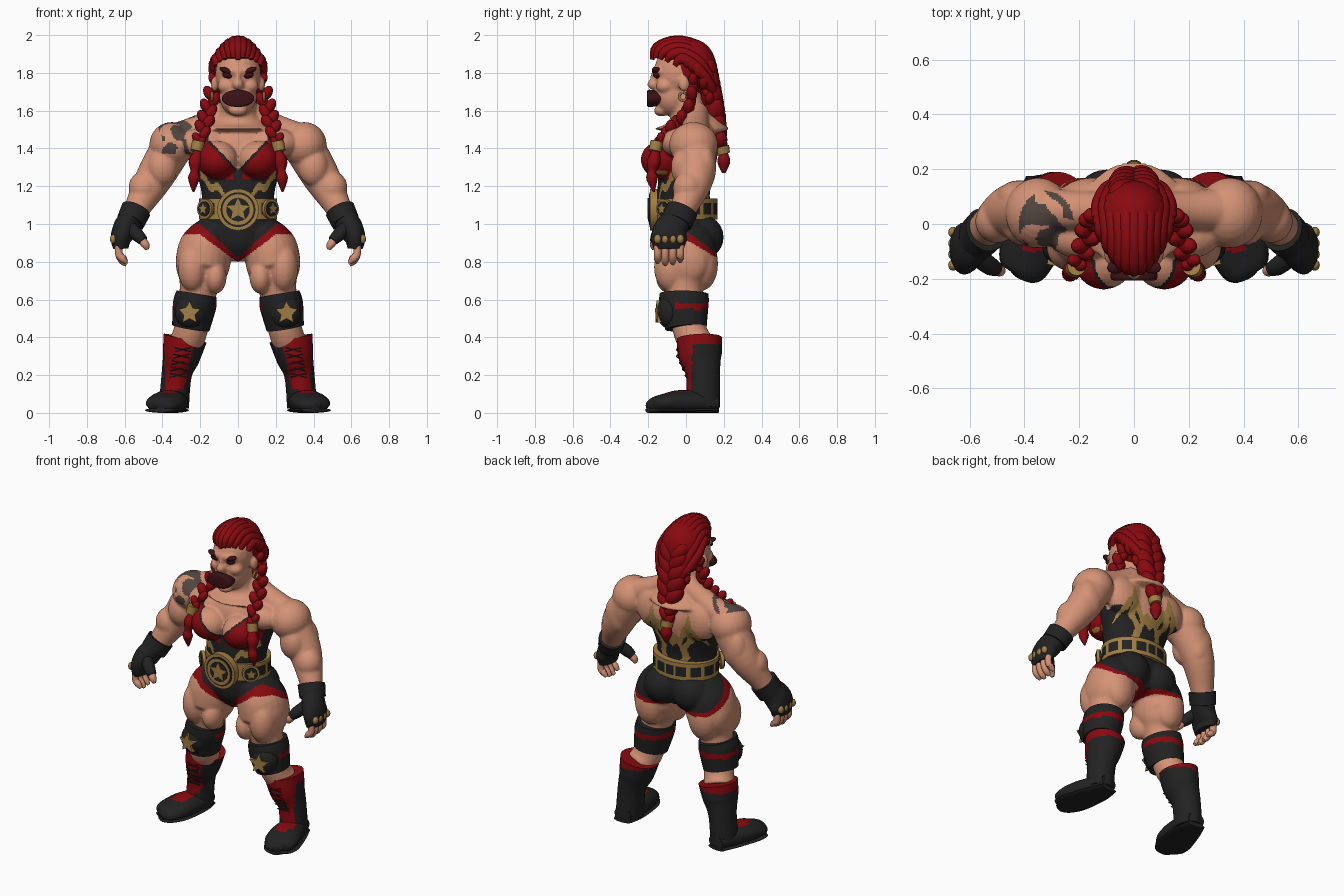
import bpy, bmesh
from math import sin, cos, pi, tau, atan2
from mathutils import Vector, Matrix, Euler, noise

if "Cube" in bpy.data.objects:
    bpy.data.objects.remove(bpy.data.objects["Cube"])


def material(name, *rgb):
    m = bpy.data.materials.new(name)
    m.use_nodes = True
    m.diffuse_color = (*rgb, 1)
    node = next(n for n in m.node_tree.nodes if n.type == 'BSDF_PRINCIPLED')
    node.inputs["Base Color"].default_value = (*rgb, 1)
    node.inputs["Roughness"].default_value = 0.7
    return m


SKIN = material("skin", .66, .29, .18)
BLACK = material("black cloth and leather", .016, .016, .017)
RED = material("deep red", .25, .003, .005)
GOLD = material("gold", .36, .21, .055)
MAROON = material("dark maroon", .045, .006, .008)
INK = material("tattoo ink", .085, .06, .052)


def spline(points, sub):
    """Smooth curve through points of any dimension."""
    padded = [points[0], *points, points[-1]]
    out = []
    for start in range(len(points) - 1):
        for step in range(sub):
            t = step / sub
            out.append([b + t * (c - a + t * (2*a - 5*b + 4*c - d + t * (3*b - a - 3*c + d))) / 2
                        for a, b, c, d in zip(*padded[start:start + 4])])
    return out + [list(points[-1])]


def tube(bm, points, seg=20, sub=5, side=1):
    """Loft; each point is x, y, z, width radius and, if not round, depth radius."""
    path = spline(points, sub)
    centres = [Vector((side * q[0], q[1], q[2])) for q in path]
    rings = []
    for i, q in enumerate(path):
        ahead = centres[min(i + 1, len(path) - 1)]
        behind = centres[max(i - 1, 0)]
        tangent = (ahead - behind).normalized()
        ref = Vector((0, 1, 0)) if abs(tangent.x) > .8 else Vector((1, 0, 0))
        u = (ref - tangent * ref.dot(tangent)).normalized()
        v = tangent.cross(u)
        rings.append([bm.verts.new(centres[i] + u * q[3] * cos(tau * k / seg) + v * q[-1] * sin(tau * k / seg))
                      for k in range(seg)])
    join(bm, rings)


def join(bm, rings):
    """Skin a row of rings and cap both ends."""
    for lower, upper in zip(rings, rings[1:]):
        for k in range(len(lower)):
            bm.faces.new((lower[k - 1], lower[k], upper[k], upper[k - 1]))
    bm.faces.new(rings[0])
    bm.faces.new(rings[-1])


def ball(bm, centre, radii, rot=(0, 0, 0)):
    matrix = Matrix.LocRotScale(Vector(centre), Euler(rot), Vector(radii))
    bmesh.ops.create_uvsphere(bm, u_segments=20, v_segments=12, radius=1, matrix=matrix)


def plate(name, loc, radius, depth, mat, star=False, turn=0.0, mirror=False):
    """Disc or five-pointed star facing the front."""
    bm = bmesh.new()
    matrix = Matrix.Translation(loc) @ Matrix.Rotation(turn, 4, 'Z')
    count = 10 if star else 40
    rings = []
    for y in (0, -depth):
        ring = []
        for i in range(count):
            r = radius * (.48 if star and i % 2 else 1)
            ring.append(bm.verts.new(matrix @ Vector((sin(tau * i / count) * r, y, cos(tau * i / count) * r))))
        rings.append(ring)
    join(bm, rings)
    build(name, bm, [mat], mirror=mirror)


def braid(bm, path, steps):
    """Two interleaved rows of tilted lobes along a path of x, y, z, radius."""
    for i, (x, y, z, r) in enumerate(spline(path, steps)):
        s = 1 if i % 2 else -1
        ball(bm, (x + s * r * .4, y, z), (r * .7, r * .75, r * 1.15), (0, s * .55, 0))


def paint(mesh, mats, rule):
    for m in mats:
        mesh.materials.append(m)
    if rule:
        for face in mesh.polygons:
            face.material_index = mats.index(rule(face.center, face.normal))
    mesh.shade_smooth()
    mesh.set_sharp_from_angle(angle=.9)


def build(name, bm, mats, rule=None, mirror=False):
    bmesh.ops.recalc_face_normals(bm, faces=bm.faces)
    mesh = bpy.data.meshes.new(name)
    bm.to_mesh(mesh)
    bm.free()
    obj = bpy.data.objects.new(name, mesh)
    bpy.context.scene.collection.objects.link(obj)
    if mats:
        paint(mesh, mats, rule)
    if mirror:
        obj.modifiers.new("mirror", 'MIRROR').use_mirror_merge = False
    return obj


# Body: overlapping muscle masses fused into one skin
bm = bmesh.new()
tube(bm, [(0, .03, .82, .07, .1), (0, .01, .92, .19, .15), (0, -.01, 1.1, .19, .14), (0, -.01, 1.2, .2, .14),
          (0, .02, 1.4, .25, .15), (0, .03, 1.5, .2, .12), (0, .02, 1.58, .11, .1), (0, -.02, 1.7, .09)], 32)
arm = [(.33, .05, 1.44, .11), (.44, .05, 1.25, .1), (.53, -.01, 1.09, .07), (.56, -.04, 1.02, .06)]
leg = [(.12, 0, .98, .09, .13), (.17, 0, .88, .14, .16), (.19, 0, .76, .14, .16), (.21, -.01, .65, .1, .13),
       (.25, .02, .44, .09), (.28, .06, .36, .09)]
trap = [(.05, .05, 1.59, .07), (.18, .05, 1.52, .07), (.31, .05, 1.46, .08)]
muscles = {"shoulder": [(.35, .04, 1.42), (.12, .13, .12)], "triceps": [(.42, .1, 1.3), (.08, .06, .12)],
           "biceps": [(.4, -.01, 1.3), (.08, .07, .1)], "forearm": [(.5, .01, 1.19), (.08, .08, .09)],
           "chest": [(.18, -.04, 1.43), (.14, .09, .08)], "bust": [(.11, -.13, 1.34), (.11, .11, .1)],
           "upper back": [(.15, .09, 1.41), (.13, .08, .13)], "seat": [(.1, .08, .93), (.12, .12, .12)],
           "thigh front": [(.24, -.08, .77), (.08, .09, .13)], "thigh inner": [(.12, -.08, .72), (.06, .08, .09)],
           "thigh outer": [(.27, 0, .8), (.06, .12, .12)], "thigh back": [(.19, .09, .79), (.1, .08, .14)],
           "cheek": [(.06, -.11, 1.73), (.05, .05, .04)], "ear": [(.124, -.01, 1.74), (.02, .03, .04)]}
for s in (1, -1):
    for limb in (arm, leg, trap):
        tube(bm, limb, 24, side=s)
    for (x, y, z), radii in muscles.values():
        ball(bm, (s * x, y, z), radii)
head = {"skull": [(0, -.04, 1.8), (.12, .13, .15)], "jaw": [(0, -.07, 1.68), (.1, .1, .11)],
        "chin": [(0, -.13, 1.6), (.05, .04, .03)], "brow": [(0, -.14, 1.81), (.09, .04, .03)],
        "nose": [(0, -.17, 1.74), (.03, .035, .03)], "bridge": [(0, -.16, 1.77), (.015, .03, .05)]}
for centre, radii in head.values():
    ball(bm, centre, radii)
body = build("body", bm, [])
fuse = body.modifiers.new("fuse", 'REMESH')
fuse.mode, fuse.voxel_size = 'VOXEL', .0085
soft = body.modifiers.new("soften", 'SMOOTH')
soft.factor, soft.iterations = .5, 5
bpy.context.view_layer.update()
skin = bpy.data.meshes.new_from_object(body.evaluated_get(bpy.context.evaluated_depsgraph_get()))
body.modifiers.clear()
body.data = skin


def body_colour(p, n):
    x, y, z = p
    a = abs(x)
    # Shoulder tattoo
    if ((x + .32) / .1)**2 + (y / .12)**2 < 1 and z > 1.37:
        return INK if noise.noise(p * 15 + Vector((3, 1, 2))) > -.1 else SKIN
    if z > 1.52 or z < .78 or a > (.25 if z > 1.05 else .37):
        return SKIN
    # Briefs with red leg trim, widest at the front of the hip
    if z < 1.1:
        k = min(max((y + .05) / .2, 0), 1)
        edge = (1 - k) * min(.82 + .9 * a, 1) + k * (.84 + .05 * a)
        trim = .025 + (1 - k) * min(a, .2) * .15
        return BLACK if z > edge else RED if z > edge - trim else SKIN
    # Back panel with gold flames
    if y > .03:
        if a > .2:
            return BLACK if z < 1.32 else SKIN
        top = 1.29 + .15 * max(0, 1 - abs(a - .13) / .07) + .03 * abs(sin(60 * a))
        curl = abs(a - .07 - .35 * (z - 1.17) - .015 * sin(45 * z)) < .022
        return SKIN if z > top else GOLD if z > top - .075 or curl else BLACK
    # Front with neckline, cups and flames
    top = min(1.285 + 1.05 * a, 1.47, 1.83 - 2 * a)
    if z > top:
        return BLACK if .155 < a < .19 else SKIN
    flame = 1.1 + .75 * a + .015 * sin(75 * a)
    if .065 < a < .2 and y < -.03 and abs(z - flame) < .022:
        return GOLD
    return RED if 1.24 < z < top - .018 and a > .025 and y < -.05 else BLACK


paint(skin, [SKIN, BLACK, RED, GOLD, INK], body_colour)

# Face details
bm = bmesh.new()
tube(bm, [(0, -.12, 1.665, .07, .035), (0, -.195, 1.665, .086, .046), (0, -.207, 1.665, .06, .03)], 28)
build("open_mouth", bm, [MAROON])
bm = bmesh.new()
ball(bm, (.06, -.155, 1.81), (.042, .025, .016), (0, -.4, -.25))
ball(bm, (.054, -.152, 1.787), (.03, .022, .016), (0, -.15, -.25))
build("brow_and_eye", bm, [MAROON], mirror=True)
bm = bmesh.new()
tube(bm, [(.138, -.015 + .022 * sin(i), 1.675 + .022 * cos(i), .007) for i in range(7)], 8)
build("earring", bm, [GOLD], mirror=True)

# Hair: cap, swept-back locks and braids
bm = bmesh.new()
ball(bm, (0, .03, 1.83), (.13, .13, .15))
for i in range(-5, 6):
    x, q = i * .023, (i / 5)**2
    tube(bm, [(x, -.18 + q * .12, 1.87 + abs(x) * .5 - q * .09, .012), (x, -.155 + q * .12, 1.935 - q * .065, .027),
              (x, -.05 + q * .05, 1.97 - q * .1, .03), (x * 1.1, .07, 1.935 - q * .12, .03),
              (x * .85, .125, 1.82 - q * .08, .03), (x / 2, .145, 1.69, .03)], 10, 4)
build("hair_locks", bm, [RED])
bm = bmesh.new()
braid(bm, [(0, .11, 1.82, .075), (0, .13, 1.7, .08), (0, .16, 1.56, .07), (0, .19, 1.42, .04)], 4)
tube(bm, [(0, .2, 1.38, .02), (0, .2, 1.33, .035), (0, .2, 1.27, .01)], 14)
build("back_braid", bm, [RED])
bm = bmesh.new()
braid(bm, [(.11, 0, 1.86, .03), (.11, .08, 1.78, .035), (.04, .16, 1.56, .03)], 6)
build("side_braid", bm, [RED], mirror=True)
bm = bmesh.new()
braid(bm, [(.11, .04, 1.79, .03), (.135, .03, 1.69, .04), (.16, 0, 1.59, .04),
           (.18, -.08, 1.51, .04), (.21, -.15, 1.43, .03)], 3)
tube(bm, [(.21, -.16, 1.39, .02), (.225, -.17, 1.33, .036), (.23, -.18, 1.28, .022),
          (.234, -.18, 1.24, .03), (.236, -.17, 1.17, .005)], 12)
build("front_braid", bm, [RED], mirror=True)
bm = bmesh.new()
for s in (1, -1):
    tube(bm, [(.21, -.155, 1.435, .034), (.22, -.165, 1.385, .032)], 12, 2, s)
tube(bm, [(0, .19, 1.41, .04), (0, .2, 1.37, .035)], 14, 2)
build("braid_bands", bm, [GOLD])

# Championship belt
bm = bmesh.new()
tube(bm, [(0, 0, z, .206, .167) for z in (1.025, 1.08, 1.135)], 96, 6)
build("belt", bm, [GOLD, BLACK], lambda p, n: BLACK if abs(p.z - 1.08) < .032
      and .12 < (atan2(p.y, p.x) * 7 / pi) % 1 < .88 else GOLD)
plate("belt_disc", (0, -.15, 1.076), .11, .04, GOLD)
for i, (name, radius, mat) in enumerate([("belt_inlay", .092, BLACK), ("belt_ring", .082, GOLD),
                                         ("belt_field", .062, BLACK), ("belt_star", .062, GOLD)]):
    plate(name, (0, -.189 - .003 * i, 1.076), radius, .005, mat, "star" in name)
for i, (name, radius, mat) in enumerate([("side_plate", .052, GOLD), ("side_inlay", .04, BLACK),
                                         ("side_star", .032, GOLD)]):
    plate(name, (.165, -.107, 1.08), radius, .02 + .005 * i, mat, "star" in name, .75, True)

# Knee pads
bm = bmesh.new()
tube(bm, [(.22, -.01, .63, .107, .13), (.23, -.01, .57, .115, .13), (.25, 0, .45, .1, .11)], 32, 10)
ball(bm, (.25, -.085, .535), (.085, .07, .09))
build("knee_pad", bm, [BLACK, RED],
      lambda p, n: RED if .548 < p.z < .582 and p.y > -.06 else BLACK, True)
plate("knee_star", (.25, -.11, .53), .064, .047, GOLD, True, .15, True)

# Boots
foot = [(.335, .17, .05, .055, .045), (.345, .08, .055, .083, .06), (.37, -.04, .055, .1, .065),
        (.39, -.12, .05, .1, .05), (.4, -.175, .04, .075, .04), (.41, -.2, .035, .03, .02)]
bm = bmesh.new()
tube(bm, [(.28, .07, .395, .116, .12), (.3, .075, .3, .1, .115), (.325, .09, .2, .08, .09), (.34, .09, .03, .08, .09)], 40, 10)
tube(bm, foot, 24, 6)
for v in bm.verts:
    v.co.z = max(v.co.z, .005)


def boot_colour(p, n):
    centre = .36 - p.z * .2
    shin = abs(p.x - centre) < .05 and n.y < -.3 and p.z > .12 and p.y < .06
    instep = abs(p.x - .365) < .045 and -.1 < p.y < .03 and p.z > .085
    return RED if p.z > .365 or shin or instep else BLACK


build("boot", bm, [BLACK, RED], boot_colour, True)
bm = bmesh.new()
tube(bm, [(x, y, .014, width + .004, .014) for x, y, z, width, height in foot])
build("boot_sole", bm, [BLACK], mirror=True)
bm = bmesh.new()
for i in range(7):
    z = .13 + .034 * i
    x, y = .36 - z * .2, -.05 + max(0, .3 - z) * .45
    for s in (1, -1):
        tube(bm, [(x + k * .042, y + .012 * abs(k), z + s * k * .01, .0035) for k in (-1, 0, 1)], 6, 2)
build("boot_laces", bm, [BLACK], mirror=True)

# Gloves, fingers and knuckle studs
bm = bmesh.new()
tube(bm, [(.54, -.02, 1.075, .08, .085), (.57, -.05, 1.01, .075, .085)], 24)
tube(bm, [(.57, -.05, 1.02, .065, .075), (.6, -.08, .97, .065, .09), (.62, -.09, .92, .055, .095),
          (.62, -.09, .87, .04, .08)], 24)
tube(bm, [(.57, -.12, .98, .035), (.53, -.15, .94, .035), (.5, -.165, .91, .027)], 12)
build("glove", bm, [BLACK], mirror=True)
bm = bmesh.new()
for i in range(4):
    y, drop = -.15 + .04 * i, .012 * abs(i - 1.3)
    tube(bm, [(.63, y, .89, .02), (.63, y, .84, .02), (.61, y, .8 + drop, .02), (.59, y, .78 + drop, .01)], 12)
tube(bm, [(.515, -.16, .92, .022), (.49, -.17, .89, .022), (.48, -.17, .865, .01)], 12)
build("fingers", bm, [SKIN], mirror=True)
bm = bmesh.new()
for i in range(4):
    ball(bm, (.66, -.15 + .04 * i, .92), (.018, .02, .024))
build("knuckle_studs", bm, [GOLD], mirror=True)
